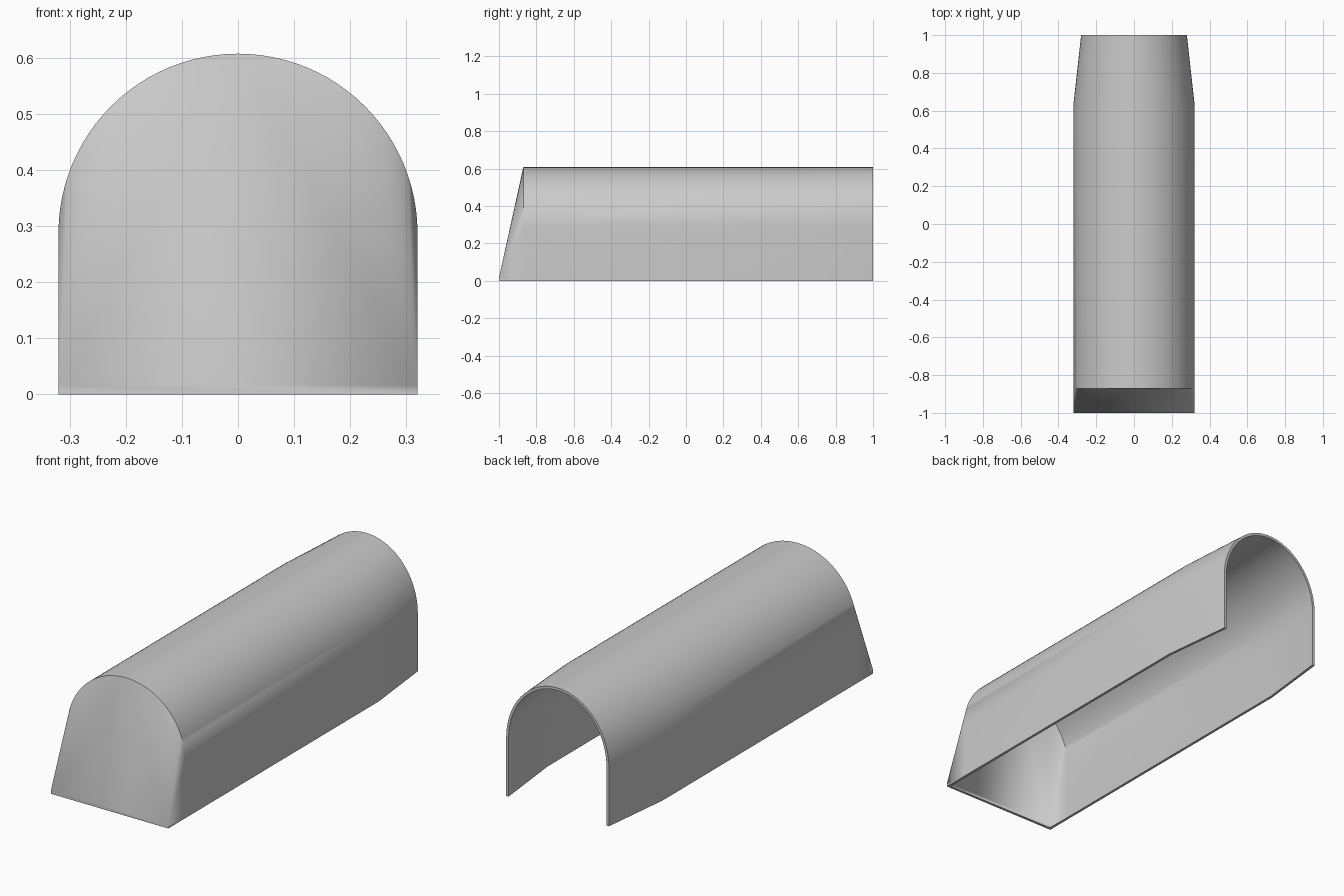
import bpy, bmesh, math

cube = bpy.data.objects.get("Cube")
if cube:
    bpy.data.objects.remove(cube, do_unlink=True)

HALF, SPRING = 0.32, 0.287      # half width, height where the arch begins
LIP, WALL, STEPS = 0.016, 0.013, 48
FRONT, ARCH_Y, TAPER_Y, BACK = -1.0, -0.87, 0.64, 1.0
REAR_HALF = 0.28


def section(bm, y, half, rise):
    """Arch cross-section from the left foot over the top to the right foot."""
    pts = [(half, 0)]
    for i in range(STEPS + 1):
        a = math.pi * i / STEPS
        pts.append((half * math.cos(a), SPRING + rise * math.sin(a)))
    pts.append((-half, 0))
    return [bm.verts.new((x, y, z)) for x, z in pts]


def skin(bm, inset):
    """One layer of the shell: vault, sloped front and lip."""
    half, rise, front = HALF - inset, HALF - inset, FRONT + inset
    rows = [section(bm, ARCH_Y + inset, half, rise),
            section(bm, TAPER_Y, half, rise),
            section(bm, BACK, REAR_HALF - inset, rise)]
    foot_l, foot_r, lip_l, lip_r = [
        bm.verts.new((s * half, front, z)) for z in (0, LIP) for s in (1, -1)]
    faces = []
    # Vault walls
    for a, b in zip(rows, rows[1:]):
        for i in range(len(a) - 1):
            faces.append((a[i], a[i + 1], b[i + 1], b[i]))
    # Front: side panels, a conical fan from each lower corner, centre triangle
    arch = rows[0]
    mid = len(arch) // 2
    faces.append((arch[0], arch[1], lip_l, foot_l))
    faces.append((arch[-1], arch[-2], lip_r, foot_r))
    for i in range(1, len(arch) - 2):
        faces.append((arch[i], arch[i + 1], lip_l if i < mid else lip_r))
    faces.append((lip_l, lip_r, arch[mid]))
    faces.append((foot_l, foot_r, lip_r, lip_l))
    for f in faces:
        bm.faces.new(f)


bm = bmesh.new()
skin(bm, 0)
count = len(bm.verts)
skin(bm, WALL)

# Close the rim between both layers
bm.verts.ensure_lookup_table()
bm.verts.index_update()
rim = [[v.index for v in e.verts] for e in bm.edges if e.is_boundary]
for a, b in rim:
    if a < count and b < count:
        bm.faces.new([bm.verts[i] for i in (a, b, b + count, a + count)])
bmesh.ops.recalc_face_normals(bm, faces=bm.faces[:])

mesh = bpy.data.meshes.new("arched_cover")
bm.to_mesh(mesh)
bm.free()
cover = bpy.data.objects.new("arched_cover", mesh)
bpy.context.collection.objects.link(cover)

# Plain grey
grey = bpy.data.materials.new("light_grey")
grey.use_nodes = True
colour = (0.6, 0.6, 0.6, 1)
grey.diffuse_color = colour
grey.node_tree.nodes["Principled BSDF"].inputs["Base Color"].default_value = colour
mesh.materials.append(grey)

bpy.ops.object.select_all(action='DESELECT')
cover.select_set(True)
bpy.context.view_layer.objects.active = cover
bpy.ops.object.shade_smooth_by_angle(angle=math.radians(30))
